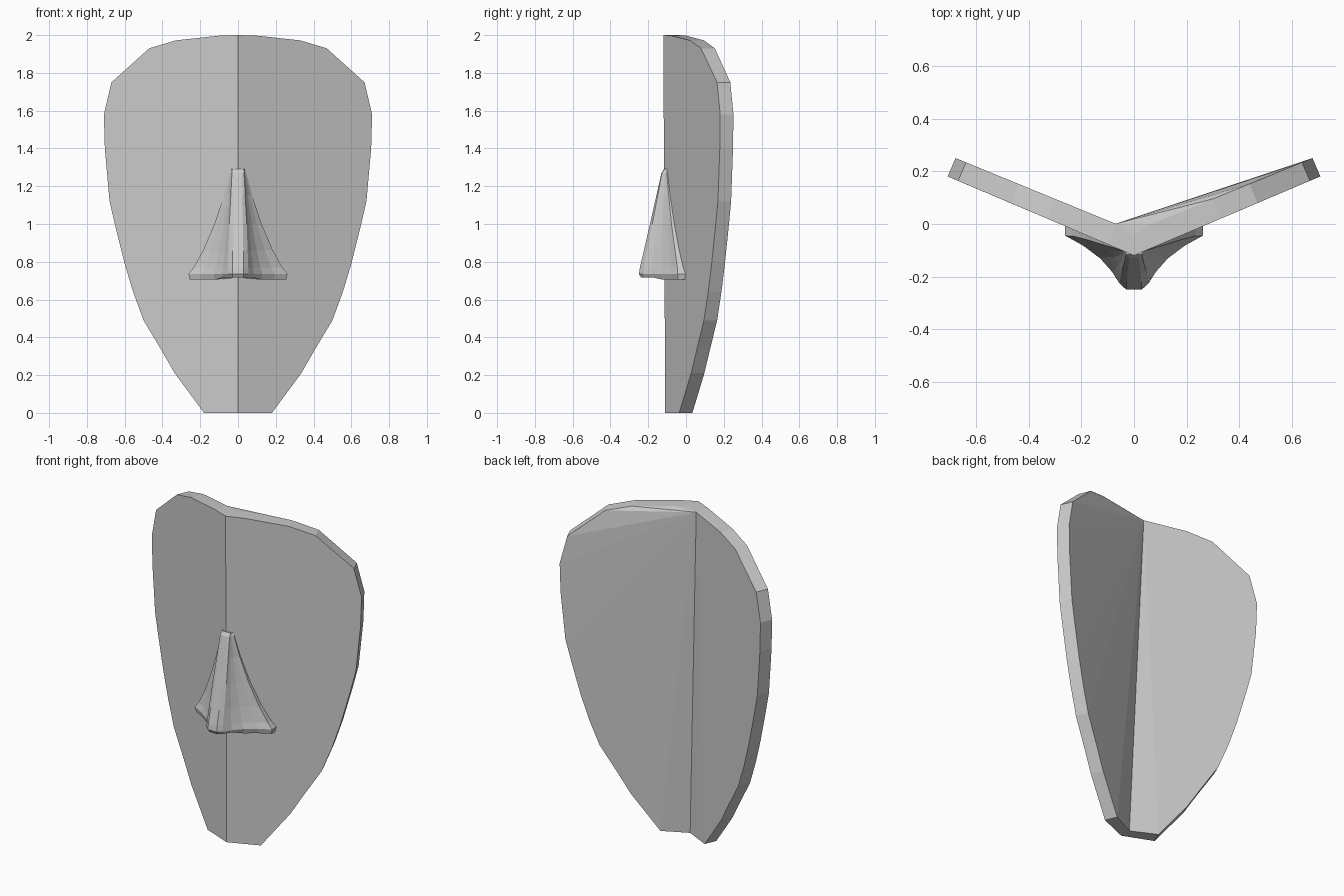
import bpy, bmesh

if "Cube" in bpy.data.objects:
    bpy.data.objects.remove(bpy.data.objects["Cube"])


def make_object(name, bm):
    bmesh.ops.recalc_face_normals(bm, faces=bm.faces)
    mesh = bpy.data.meshes.new(name)
    bm.to_mesh(mesh)
    bm.free()
    obj = bpy.data.objects.new(name, mesh)
    bpy.context.collection.objects.link(obj)
    return obj


def face_y(x):
    """Front surface of the folded plate."""
    return -0.11 + 0.41 * abs(x)


# Folded face plate: half outline from top to bottom, mirrored
half = [(0.10, 1.997), (0.33, 1.972), (0.47, 1.93), (0.67, 1.75), (0.71, 1.58),
        (0.705, 1.40), (0.68, 1.12), (0.65, 0.99), (0.60, 0.79), (0.555, 0.64),
        (0.50, 0.49), (0.41, 0.34), (0.335, 0.21), (0.18, 0.0)]
outline = ([(0, 2.0)] + half + [(0, 0.0)] + [(-x, z) for x, z in reversed(half)])

bm = bmesh.new()
front, back = [], []
for x, z in outline:
    side = (x > 0) - (x < 0)
    lean = 0.01 * max(0, z - 1.3) / 0.7
    front.append(bm.verts.new((x, face_y(x) - lean * (1 - abs(x) / 0.71), z)))
    back.append(bm.verts.new((x - 0.03 * side, face_y(x) + 0.07, z)))
n = len(outline)
mid = len(half) + 1
bm.faces.new(front[:mid + 1])
bm.faces.new(front[mid:] + front[:1])
for i in range(n):
    j = (i + 1) % n
    bm.faces.new((front[i], back[i], back[j], front[j]))
# Back surface fans out from the point just beside the top fold
for i in range(n - 2):
    bm.faces.new((back[-1], back[i], back[i + 1]))
make_object("face_plate", bm)

# Nose: sections of (z, half width, ridge half width, tip y, wing thickness)
sections = [(1.29, 0.040, 0.030, -0.117, 0.004),
            (1.27, 0.044, 0.032, -0.130, 0.010),
            (1.15, 0.075, 0.038, -0.157, 0.012),
            (1.00, 0.125, 0.046, -0.191, 0.018),
            (0.86, 0.185, 0.051, -0.223, 0.024),
            (0.77, 0.235, 0.054, -0.244, 0.032),
            (0.735, 0.262, 0.055, -0.249, 0.042),
            (0.705, 0.255, 0.050, -0.238, 0.035)]
bm = bmesh.new()
rings = []
for z, w, r, tip, thick in sections:
    edge = face_y(w) - thick
    ridge = tip + 0.18 * (edge - tip) * 0.6
    right = [(w, face_y(w) + 0.015), (w, edge)]
    for t, k in ((0.68, 0.20), (0.36, 0.47), (0.14, 0.75)):
        right.append((r + t * (w - r), edge + k * (ridge - edge)))
    right += [(r, ridge), (r * 0.55, tip)]
    pts = right + [(-x, y) for x, y in reversed(right)] + [(0, -0.075)]
    ring = []
    for x, y in pts:
        # the underside rises towards the tip
        lift = 0.012 if z < 0.72 and abs(x) < 0.1 else 0
        ring.append(bm.verts.new((x, y, z + lift)))
    rings.append(ring)
m = len(rings[0])
for a, b in zip(rings, rings[1:]):
    for i in range(m):
        j = (i + 1) % m
        bm.faces.new((a[i], a[j], b[j], b[i]))
bm.faces.new(rings[0])
bm.faces.new(rings[-1])
make_object("nose", bm)
